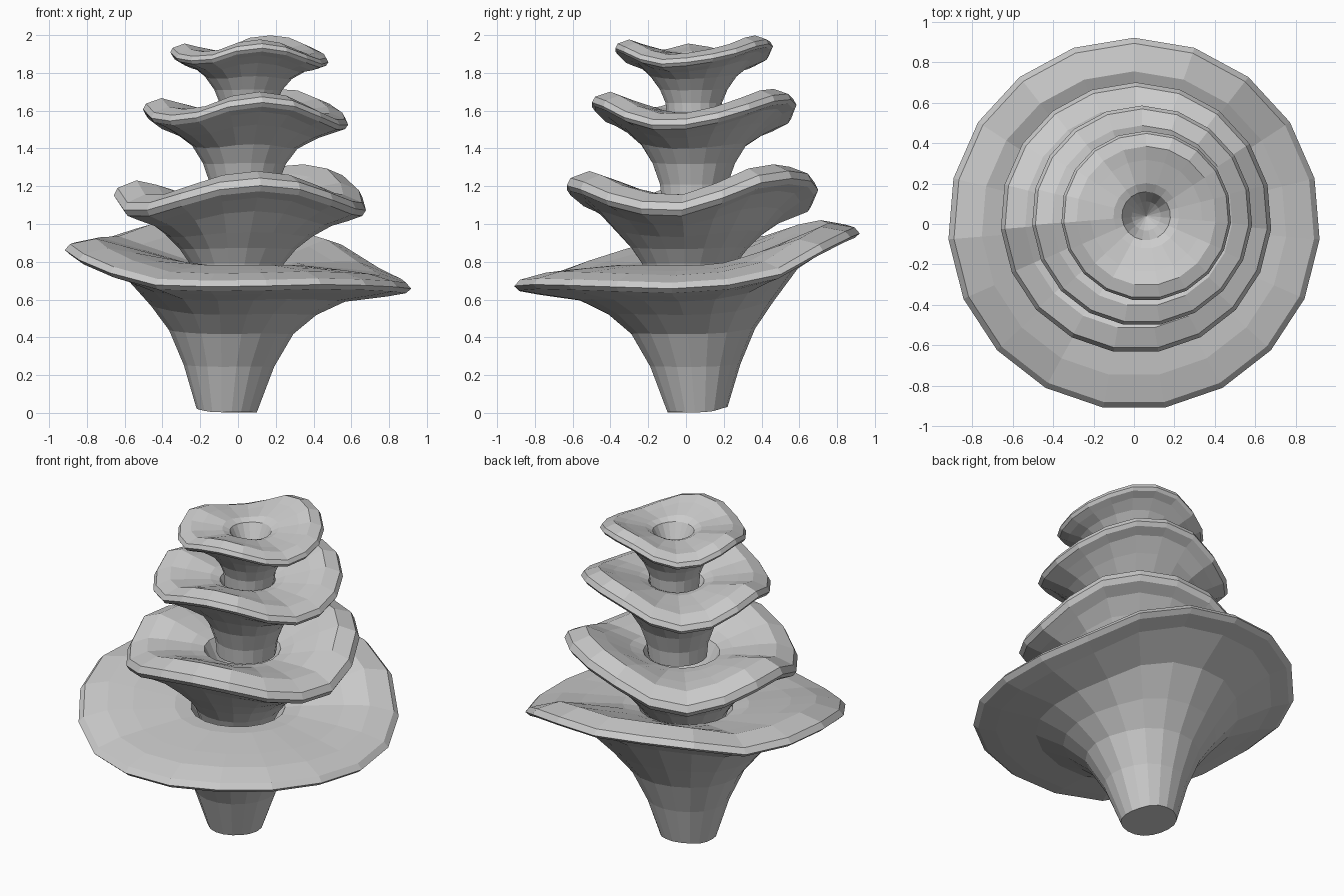
import bpy, bmesh, math

if "Cube" in bpy.data.objects:
    bpy.data.objects.remove(bpy.data.objects["Cube"])

SIDES = 19


def wave(heights, ang):
    """Smooth periodic interpolation of rim heights given every 30 degrees."""
    n = len(heights)
    t = (ang / math.tau * n) % n
    i = int(t)
    f = t - i
    a, b, c, d = (heights[(i + k) % n] for k in (-1, 0, 1, 2))
    return b + 0.5 * f * (c - a + f * (2*a - 5*b + 4*c - d + f * (3*(b - c) + d - a)))


def build_tier(name, neck, foot, top, rim_r, lip, hole, heights):
    """Lathe-like funnel: neck rings (r, z, wave weight), a wavy lip, then the dished top."""
    mean = sum(heights) / len(heights)
    rings = [(r, z, w, i / len(neck)) for i, (r, z, w) in enumerate(neck)]
    # underside of the rim, thin lip, upper surface
    for f, dz, w in ((0.86, -0.6, 0.95), (0.97, -0.3, 1), (1.0, 0, 1), (0.97, 0.4, 1),
                     (0.82, 0.8, 0.95), (0.66, 0.6, 0.65)):
        rings.append((rim_r * f, mean + dz * lip, w, 1))
    # central funnel
    rings += [(hole * 1.35, mean + 0.02, 0.2, 1), (hole, mean, 0.05, 1),
              (hole * 0.6, mean - hole * 0.8, 0, 1)]

    bm = bmesh.new()
    loops = []
    for r, z, w, t in rings:
        cx = foot[0] + (top[0] - foot[0]) * t
        cy = foot[1] + (top[1] - foot[1]) * t
        loop = []
        for k in range(SIDES):
            a = math.pi / 2 + math.tau * k / SIDES
            loop.append(bm.verts.new((cx + r * math.cos(a), cy + r * math.sin(a),
                                      max(0, z + w * (wave(heights, a) - mean)))))
        loops.append(loop)
    for lo, hi in zip(loops, loops[1:]):
        for k in range(SIDES):
            j = (k + 1) % SIDES
            bm.faces.new((lo[k], lo[j], hi[j], hi[k]))
    # flat foot and pointed funnel bottom
    bm.faces.new(loops[0][::-1])
    tip = bm.verts.new((top[0], top[1], mean - hole * 1.5))
    for k in range(SIDES):
        bm.faces.new((loops[-1][k], loops[-1][(k + 1) % SIDES], tip))
    mesh = bpy.data.meshes.new(name)
    bm.to_mesh(mesh)
    bm.free()
    bpy.context.collection.objects.link(bpy.data.objects.new(name, mesh))


# widest bottom funnel
build_tier("bottom_tier",
           [(0.16, 0.015, 0.1), (0.24, 0.25, 0.05), (0.33, 0.43, 0.1),
            (0.44, 0.55, 0.25), (0.58, 0.665, 0.6)],
           (-0.06, 0.06), (0, 0), 0.92, 0.08, 0.27,
           [.66, .72, .90, .95, .96, .87, .87, .79, .68, .67, .68, .67])

# second funnel
build_tier("second_tier",
           [(0.22, 0.72, 0), (0.25, 0.79, 0), (0.31, 0.87, 0.05),
            (0.39, 0.945, 0.2), (0.49, 1.03, 0.6)],
           (-0.01, 0.01), (0.01, 0.03), 0.67, 0.1, 0.22,
           [1.08, 1.21, 1.24, 1.18, 1.06, 1.10, 1.16, 1.06, 1.12, 1.20, 1.18, 1.09])

# third funnel
build_tier("third_tier",
           [(0.17, 1.12, 0), (0.18, 1.21, 0), (0.22, 1.32, 0.05),
            (0.28, 1.41, 0.2), (0.39, 1.49, 0.6)],
           (0.03, 0.04), (0.04, 0.04), 0.545, 0.075, 0.16,
           [1.53, 1.60, 1.66, 1.63, 1.52, 1.53, 1.61, 1.55, 1.56, 1.64, 1.62, 1.53])

# top funnel
build_tier("top_tier",
           [(0.14, 1.54, 0), (0.15, 1.64, 0), (0.18, 1.71, 0.05),
            (0.23, 1.775, 0.2), (0.30, 1.83, 0.6)],
           (0.05, 0.04), (0.06, 0.04), 0.42, 0.06, 0.12,
           [1.86, 1.90, 1.95, 1.94, 1.86, 1.86, 1.91, 1.87, 1.87, 1.93, 1.91, 1.85])
